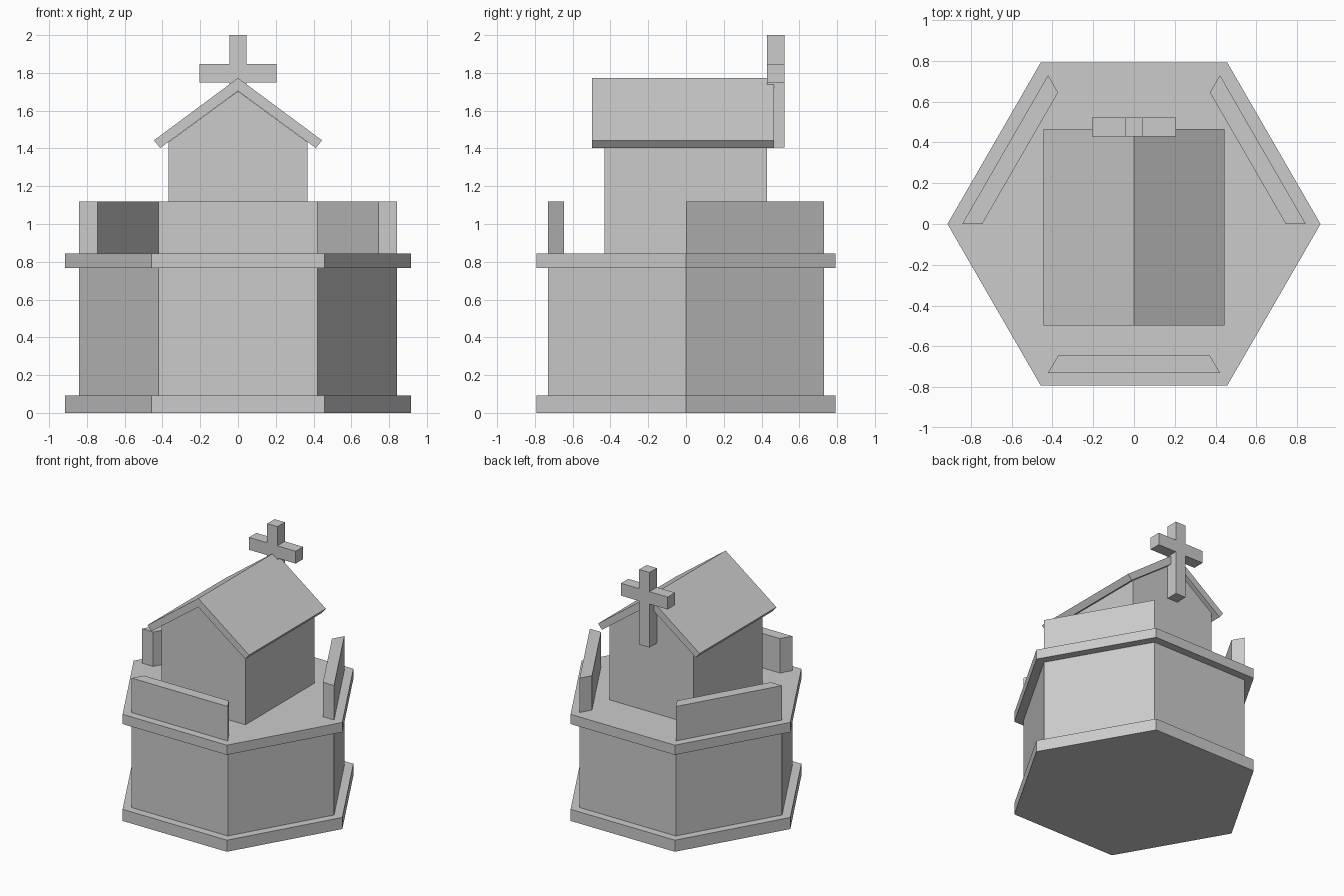
import bpy, bmesh
from math import cos, sin, pi
from mathutils import Matrix

if "Cube" in bpy.data.objects:
    bpy.data.objects.remove(bpy.data.objects["Cube"])


def prism(name, profile, start, end, axis='Z'):
    """Extrude a closed profile: (x, y) along z, or (x, z) along y."""
    bm = bmesh.new()
    place = (lambda a, b, t: (a, b, t)) if axis == 'Z' else (lambda a, b, t: (a, t, b))
    face = bm.faces.new([bm.verts.new(place(a, b, start)) for a, b in profile])
    new = bmesh.ops.extrude_face_region(bm, geom=[face])['geom']
    step = place(0, 0, end - start)
    bmesh.ops.translate(bm, vec=step, verts=[v for v in new if isinstance(v, bmesh.types.BMVert)])
    bmesh.ops.recalc_face_normals(bm, faces=bm.faces)
    mesh = bpy.data.meshes.new(name)
    bm.to_mesh(mesh)
    bm.free()
    obj = bpy.data.objects.new(name, mesh)
    bpy.context.collection.objects.link(obj)
    return obj


def hexagon(r):
    return [(r * cos(i * pi / 3), r * sin(i * pi / 3)) for i in range(6)]


# Hexagonal tower
prism("base_plinth", hexagon(0.915), 0, 0.092)
prism("tower_body", hexagon(0.843), 0.092, 0.768)
prism("terrace_slab", hexagon(0.915), 0.768, 0.845)

# Mitred parapet on every second side
wall = [(-0.4215, -0.73), (0.4215, -0.73), (0.372, -0.645), (-0.372, -0.645)]
for i, side in enumerate(("front", "right", "left")):
    parapet = prism(side + "_parapet", wall, 0.845, 1.118)
    parapet.data.transform(Matrix.Rotation(i * 2 * pi / 3, 4, 'Z'))

# Chapel with gabled ends
prism("chapel_walls", [(-0.368, 0.845), (0.368, 0.845), (0.368, 1.433),
                       (0, 1.703), (-0.368, 1.433)], -0.432, 0.43, 'Y')

# Overhanging pitched roof
prism("chapel_roof", [(0, 1.773), (0.445, 1.443), (0.412, 1.402), (0, 1.704),
                      (-0.412, 1.402), (-0.445, 1.443)], -0.497, 0.465, 'Y')

# Cross on the rear gable
a, b = 0.045, 0.205
cross = [(a, 1.405), (a, 1.75), (b, 1.75), (b, 1.848), (a, 1.848), (a, 2.0)]
prism("cross", cross + [(-x, z) for x, z in reversed(cross)], 0.43, 0.522, 'Y')
